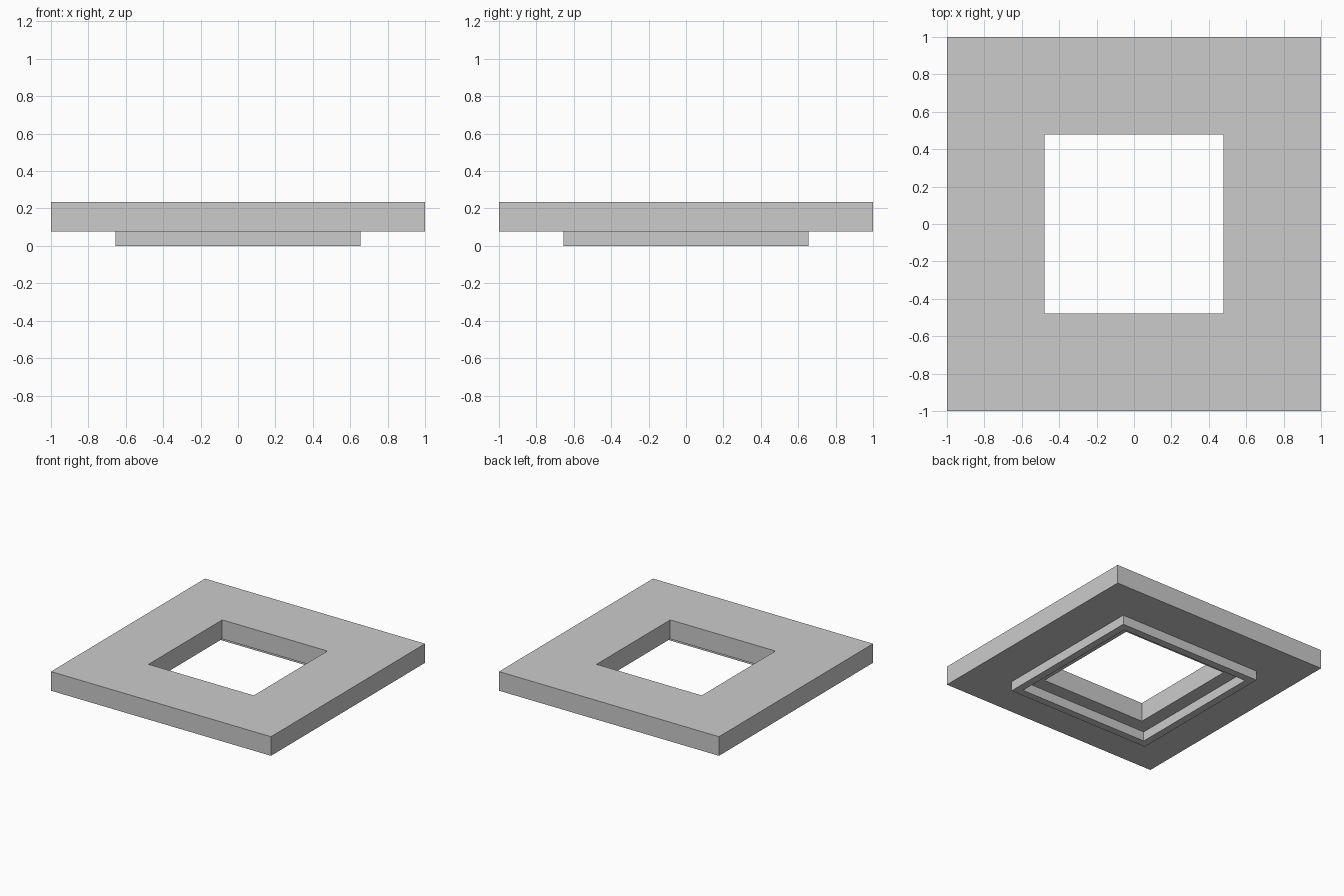
import bpy
import bmesh

cube = bpy.data.objects.get("Cube")
if cube:
    bpy.data.objects.remove(cube, do_unlink=True)

# Plain grey finish
grey = bpy.data.materials.new("plain_grey")
grey.use_nodes = True
colour = (0.6, 0.6, 0.6, 1)
grey.diffuse_color = colour
grey.node_tree.nodes["Principled BSDF"].inputs["Base Color"].default_value = colour


def square_frame(name, outer, inner, bottom, top):
    """Square plate with a square opening; outer and inner are half widths."""
    bm = bmesh.new()
    corners = [(-1, -1), (1, -1), (1, 1), (-1, 1)]
    loops = [[bm.verts.new((x * half, y * half, z)) for x, y in corners]
             for half, z in ((outer, bottom), (outer, top), (inner, top), (inner, bottom))]
    for a, b in zip(loops, loops[1:] + loops[:1]):
        for i in range(4):
            j = (i + 1) % 4
            bm.faces.new((a[i], a[j], b[j], b[i]))
    bmesh.ops.recalc_face_normals(bm, faces=bm.faces)
    mesh = bpy.data.meshes.new(name)
    bm.to_mesh(mesh)
    bm.free()
    mesh.materials.append(grey)
    obj = bpy.data.objects.new(name, mesh)
    bpy.context.collection.objects.link(obj)
    return obj


# Wide flange with the central opening
square_frame("flange_plate", 1.0, 0.478, 0.078, 0.235)
# Thin locating rim underneath
square_frame("locating_rim", 0.655, 0.593, 0.0, 0.078)
